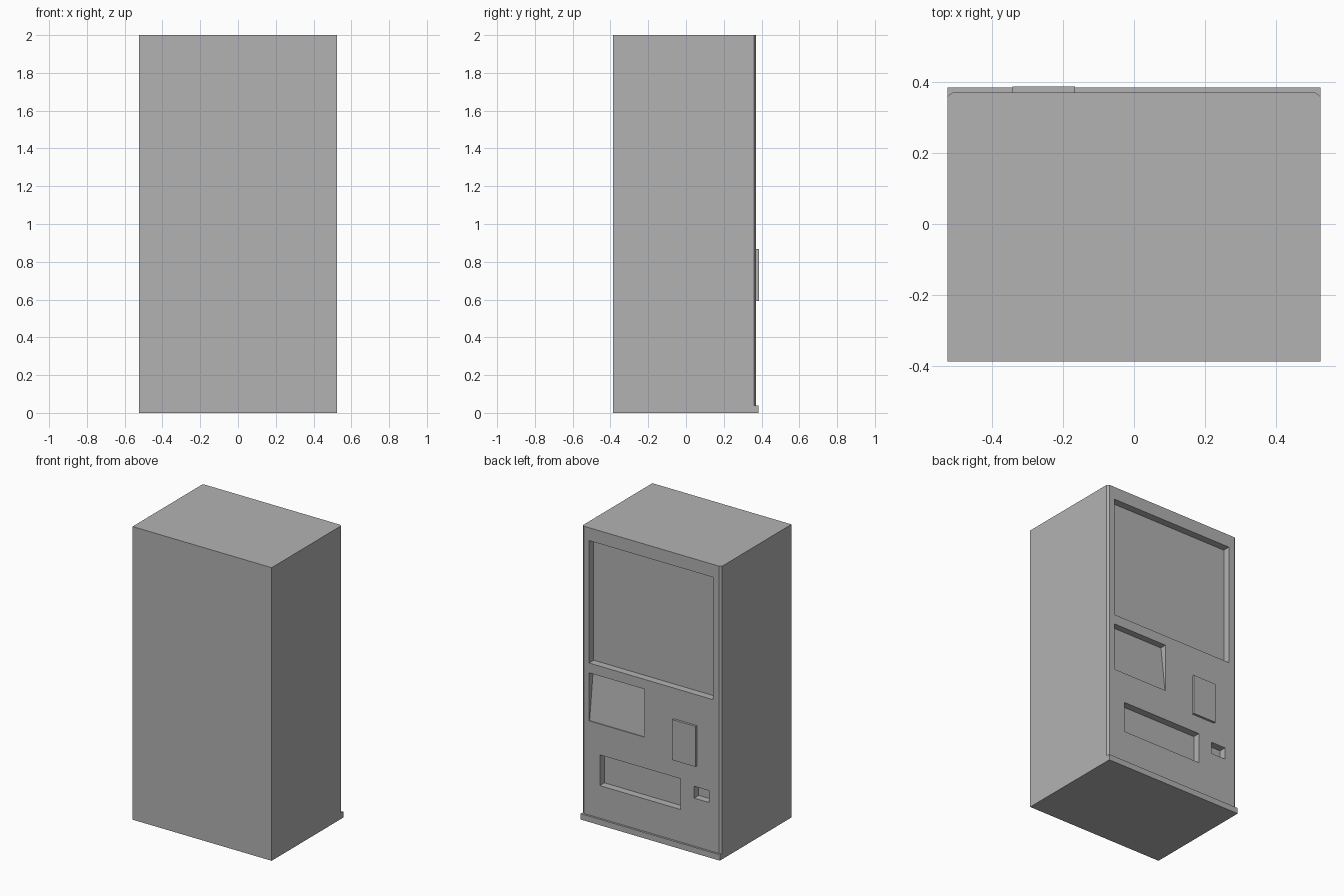
import bpy
import bmesh

cube = bpy.data.objects.get("Cube")
if cube:
    bpy.data.objects.remove(cube, do_unlink=True)

# Single plain grey finish
GREY = (0.448, 0.448, 0.448, 1.0)
grey = bpy.data.materials.new("plain grey")
grey.use_nodes = True
grey.diffuse_color = GREY
grey.node_tree.nodes["Principled BSDF"].inputs["Base Color"].default_value = GREY

HALF_W, BACK, FACE, HEIGHT = 0.525, -0.387, 0.371, 2.0


def prism(name, profile, offset):
    """Extrude a closed 3D outline along an offset vector."""
    bm = bmesh.new()
    outline = bm.faces.new([bm.verts.new(p) for p in profile])
    top = bmesh.ops.extrude_face_region(bm, geom=[outline])["geom"]
    moved = [v for v in top if isinstance(v, bmesh.types.BMVert)]
    bmesh.ops.translate(bm, verts=moved, vec=offset)
    bmesh.ops.recalc_face_normals(bm, faces=bm.faces)
    mesh = bpy.data.meshes.new(name)
    bm.to_mesh(mesh)
    bm.free()
    mesh.materials.append(grey)
    obj = bpy.data.objects.new(name, mesh)
    bpy.context.collection.objects.link(obj)
    return obj


def box(name, x0, x1, y0, y1, z0, z1):
    return prism(name, [(x0, y0, z0), (x1, y0, z0), (x1, y1, z0), (x0, y1, z0)],
                 (0, 0, z1 - z0))


def recess(name, x0, x1, z0, z1, low_depth, high_depth):
    """Pocket cut into the panel face; its depth may differ from bottom to top."""
    out = FACE + 0.1
    cutter = prism(name, [(x0, out, z0), (x0, FACE - low_depth, z0),
                          (x0, FACE - high_depth, z1), (x0, out, z1)],
                   (x1 - x0, 0, 0))
    cutter.hide_render = True
    cutter.hide_viewport = False
    cut = cabinet.modifiers.new(name, "BOOLEAN")
    cut.operation = "DIFFERENCE"
    cut.solver = "EXACT"
    cut.object = cutter
    return cutter


# Cabinet with chamfered vertical edges beside the panel
side = [(HALF_W, BACK), (HALF_W, FACE - 0.011), (HALF_W - 0.015, FACE)]
plan = side + [(-x, y) for x, y in reversed(side)]
cabinet = prism("cabinet", [(x, y, 0) for x, y in plan], (0, 0, HEIGHT))

# Display window, sloped selection panel, delivery tray, coin return
cutters = [
    recess("display_window", -0.465, 0.472, 1.077, 1.912, 0.05, 0.05),
    recess("selection_panel", 0.053, 0.472, 0.682, 1.01, 0.006, 0.045),
    recess("delivery_tray", -0.22, 0.391, 0.262, 0.472, 0.05, 0.05),
    recess("coin_return", -0.434, -0.321, 0.367, 0.448, 0.05, 0.05),
]

# Bake the pockets, then drop the cutters
bpy.context.view_layer.update()
graph = bpy.context.evaluated_depsgraph_get()
baked = bpy.data.meshes.new_from_object(cabinet.evaluated_get(graph))
cabinet.modifiers.clear()
cabinet.data = baked
for cutter in cutters:
    bpy.data.objects.remove(cutter, do_unlink=True)

# Raised payment plate and kick strip along the floor
box("payment_plate", -0.342, -0.166, FACE - 0.005, 0.387, 0.592, 0.868)
box("kick_strip", -HALF_W, HALF_W, FACE - 0.011, 0.385, 0, 0.04)
